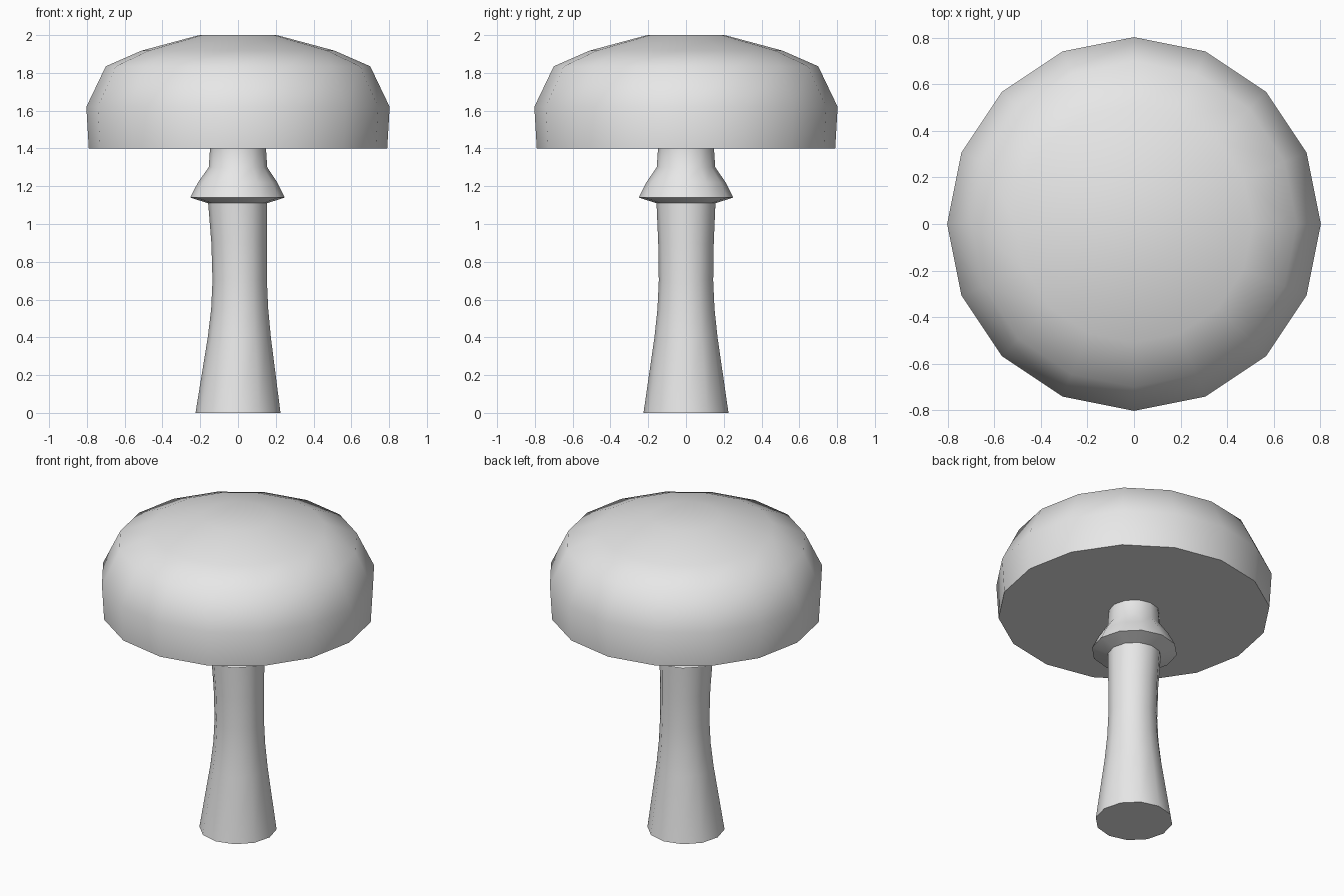
import bpy
import bmesh
from math import cos, sin, pi, radians

cube = bpy.data.objects.get("Cube")
if cube:
    bpy.data.objects.remove(cube, do_unlink=True)

grey = bpy.data.materials.new("plain_grey")
grey.use_nodes = True
colour = (0.8, 0.8, 0.8, 1)
grey.diffuse_color = colour
grey.node_tree.nodes["Principled BSDF"].inputs["Base Color"].default_value = colour


def lathe(name, profile, sides):
    """Closed solid from (radius, height, x offset) rings, listed bottom to top."""
    bm = bmesh.new()
    rings = []
    for radius, z, shift in profile:
        angles = [2 * pi * i / sides for i in range(sides)]
        rings.append([bm.verts.new((radius * cos(a) + shift, radius * sin(a), z))
                      for a in angles])
    for low, high in zip(rings, rings[1:]):
        for i in range(sides):
            j = (i + 1) % sides
            bm.faces.new((low[i], low[j], high[j], high[i]))
    bm.faces.new(rings[0][::-1])
    bm.faces.new(rings[-1])
    mesh = bpy.data.meshes.new(name)
    bm.to_mesh(mesh)
    bm.free()
    mesh.materials.append(grey)
    obj = bpy.data.objects.new(name, mesh)
    bpy.context.collection.objects.link(obj)
    bpy.ops.object.select_all(action="DESELECT")
    obj.select_set(True)
    bpy.context.view_layer.objects.active = obj
    bpy.ops.object.shade_smooth_by_angle(angle=radians(60))
    return obj


# Stem with a slightly bent waist and a flared skirt near the top
lathe("stem", [
    (0.225, 0, 0), (0.167, 0.4, 0.007), (0.151, 0.55, 0.009),
    (0.144, 0.7, 0.009), (0.147, 0.9, 0.006), (0.156, 1.11, -0.002),
    (0.25, 1.14, -0.003), (0.21, 1.22, -0.002), (0.155, 1.3, 0),
    (0.148, 1.4, 0),
], 12)

# Broad domed cap with a flat underside
lathe("cap", [
    (0.79, 1.4, 0), (0.803, 1.62, 0), (0.7, 1.835, 0),
    (0.51, 1.918, 0), (0.205, 2, 0),
], 16)
